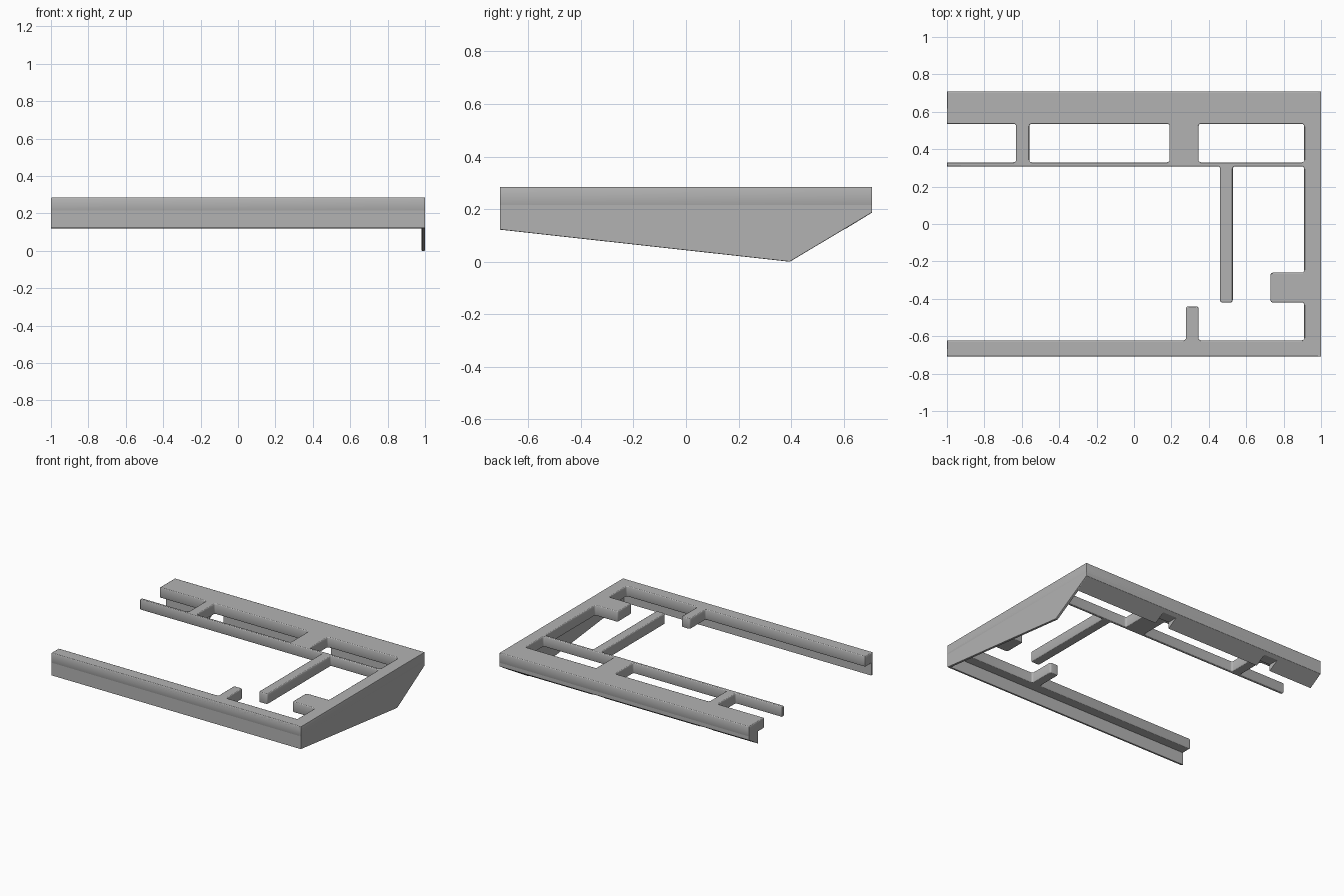
import bpy
from mathutils import Vector

cube = bpy.data.objects.get("Cube")
if cube:
    bpy.data.objects.remove(cube, do_unlink=True)

TOP, THICK, EDGE = 0.285, 0.075, 0.005

grey = bpy.data.materials.new("plain grey")
grey.use_nodes = True
grey.diffuse_color = (0.45, 0.45, 0.45, 1)
grey.node_tree.nodes["Principled BSDF"].inputs["Base Color"].default_value = (0.45, 0.45, 0.45, 1)


def fillet(points, r=0.014, steps=4):
    """Round every corner of a closed outline, except on the open left end."""
    out = []
    for i, p in enumerate(points):
        p = Vector(p)
        a = (Vector(points[i - 1]) - p).normalized()
        b = (Vector(points[(i + 1) % len(points)]) - p).normalized()
        rad = 0.003 if abs(p.x) > 0.99 else r
        for s in range(steps + 1):
            t = s / steps
            out.append(p + a * rad * (1 - t) ** 2 + b * rad * t ** 2)
    return out


def rect(x0, x1, y0, y1):
    return [(x0, y0), (x1, y0), (x1, y1), (x0, y1)]


def make_mesh(name, verts, faces):
    mesh = bpy.data.meshes.new(name)
    mesh.from_pydata(verts, [], faces)
    mesh.materials.append(grey)
    obj = bpy.data.objects.new(name, mesh)
    bpy.context.collection.objects.link(obj)
    return obj


def side_prism(name, profile, x0, x1, bevel=0.003):
    """Extrude a (y, z) profile along x."""
    n = len(profile)
    verts = [(x, y, z) for x in (x0, x1) for y, z in profile]
    faces = [tuple(range(n))[::-1], tuple(range(n, 2 * n))]
    faces += [(i, (i + 1) % n, (i + 1) % n + n, i + n) for i in range(n)]
    obj = make_mesh(name, verts, faces)
    # consistent outward normals
    import bmesh
    bm = bmesh.new()
    bm.from_mesh(obj.data)
    bmesh.ops.recalc_face_normals(bm, faces=bm.faces)
    bm.to_mesh(obj.data)
    bm.free()
    if bevel:
        mod = obj.modifiers.new("edge", 'BEVEL')
        mod.width, mod.segments = bevel, 2
    return obj


def cut(target, cutter):
    cutter.hide_render = True
    cutter.hide_viewport = True
    cutter.display_type = 'WIRE'
    mod = target.modifiers.new("cut", 'BOOLEAN')
    mod.operation, mod.solver, mod.object = 'DIFFERENCE', 'EXACT', cutter


# Top frame: outline with tabs, plus two closed windows
outline = [
    (-1, -0.708), (1, -0.708), (1, 0.708), (-1, 0.708),
    (-1, 0.535), (-0.63, 0.535), (-0.63, 0.33), (-1, 0.33), (-1, 0.308),
    (0.46, 0.308), (0.46, -0.42), (0.528, -0.42), (0.528, 0.308),
    (0.91, 0.308), (0.91, -0.26), (0.73, -0.26), (0.73, -0.42), (0.91, -0.42),
    (0.91, -0.622), (0.345, -0.622), (0.345, -0.44), (0.278, -0.44),
    (0.278, -0.622), (-1, -0.622),
]
loops = [outline, rect(-0.56, 0.19, 0.33, 0.535), rect(0.345, 0.91, 0.33, 0.535)]
curve = bpy.data.curves.new("top_frame", 'CURVE')
curve.dimensions, curve.fill_mode = '2D', 'BOTH'
curve.extrude = THICK / 2 - EDGE
curve.bevel_depth, curve.bevel_resolution, curve.offset = EDGE, 1, -EDGE
for loop in loops:
    pts = fillet(loop)
    spline = curve.splines.new('POLY')
    spline.points.add(len(pts) - 1)
    for sp, p in zip(spline.points, pts):
        sp.co = (p.x, p.y, 0, 1)
    spline.use_cyclic_u = True
curve.materials.append(grey)
frame = bpy.data.objects.new("top_frame", curve)
frame.location.z = TOP - THICK / 2
bpy.context.collection.objects.link(frame)
bpy.context.view_layer.objects.active = frame
frame.select_set(True)
bpy.ops.object.convert(target='MESH')
frame = bpy.context.object

# Side wall with its low point towards the back
side_prism("side_wall", [(-0.708, TOP), (-0.708, 0.122), (0.395, 0), (0.708, 0.187),
                         (0.708, TOP)], 0.982, 1)

# Thin front skirt
side_prism("front_wall", [(-0.708, TOP - EDGE), (-0.708, 0.122), (-0.692, 0.12),
                          (-0.692, TOP - EDGE)], -1, 0.995, 0.002)

# Solid back rail with a sloped underside, notched below the ribs
back = side_prism("back_rail", [(0.708, TOP - EDGE), (0.708, 0.187), (0.605, 0.124),
                                (0.605, TOP - EDGE)], -1, 0.995, 0.002)
for x in (-0.595, 0.268):
    notch = side_prism("notch_cutter", [(0.55, 0.05), (0.75, 0.05), (0.75, 0.172),
                                        (0.55, 0.172)], x - 0.055, x + 0.055, 0)
    cut(back, notch)
